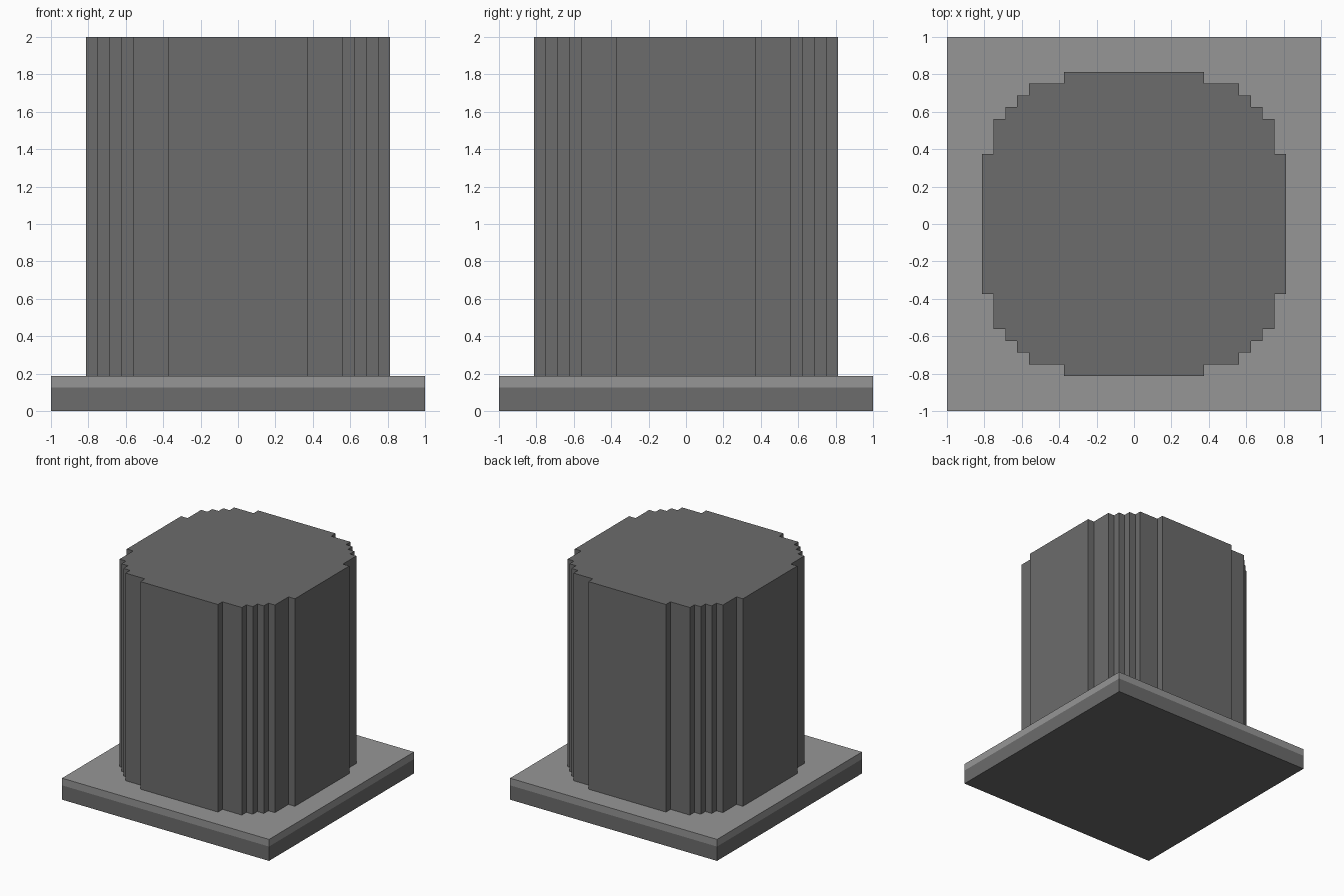
import bpy
import bmesh

if "Cube" in bpy.data.objects:
    bpy.data.objects.remove(bpy.data.objects["Cube"])

U = 1 / 16  # one block unit


def material(name, value):
    m = bpy.data.materials.new(name)
    m.diffuse_color = (value, value, value, 1)
    m.use_nodes = True
    m.node_tree.nodes["Principled BSDF"].inputs["Base Color"].default_value = m.diffuse_color
    return m


dark = material("dark grey", 0.15)
light = material("light grey", 0.305)


def prism(name, outline, levels, mats):
    """Stack an outline through the given heights; one material per band."""
    bm = bmesh.new()
    rings = [[bm.verts.new((x * U, y * U, z * U)) for x, y in outline] for z in levels]
    n = len(outline)
    for band, (a, b) in enumerate(zip(rings, rings[1:])):
        for i in range(n):
            j = (i + 1) % n
            bm.faces.new((a[i], a[j], b[j], b[i])).material_index = band
    bm.faces.new(rings[0][::-1])
    bm.faces.new(rings[-1]).material_index = len(mats) - 1
    me = bpy.data.meshes.new(name)
    bm.to_mesh(me)
    bm.free()
    for m in mats:
        me.materials.append(m)
    ob = bpy.data.objects.new(name, me)
    bpy.context.collection.objects.link(ob)
    return ob


# Square base plate with a lighter top layer
prism("base_plate", [(-16, -16), (16, -16), (16, 16), (-16, 16)], [0, 2, 3], [dark, light])

# Stepped round column: one quarter outline, turned four times
quarter = [(13, 6), (12, 6), (12, 9), (11, 9), (11, 10), (10, 10),
           (10, 11), (9, 11), (9, 12), (6, 12), (6, 13)]
outline = []
for _ in range(4):
    outline += quarter
    quarter = [(-y, x) for x, y in quarter]
prism("round_column", outline, [3, 32], [dark])
